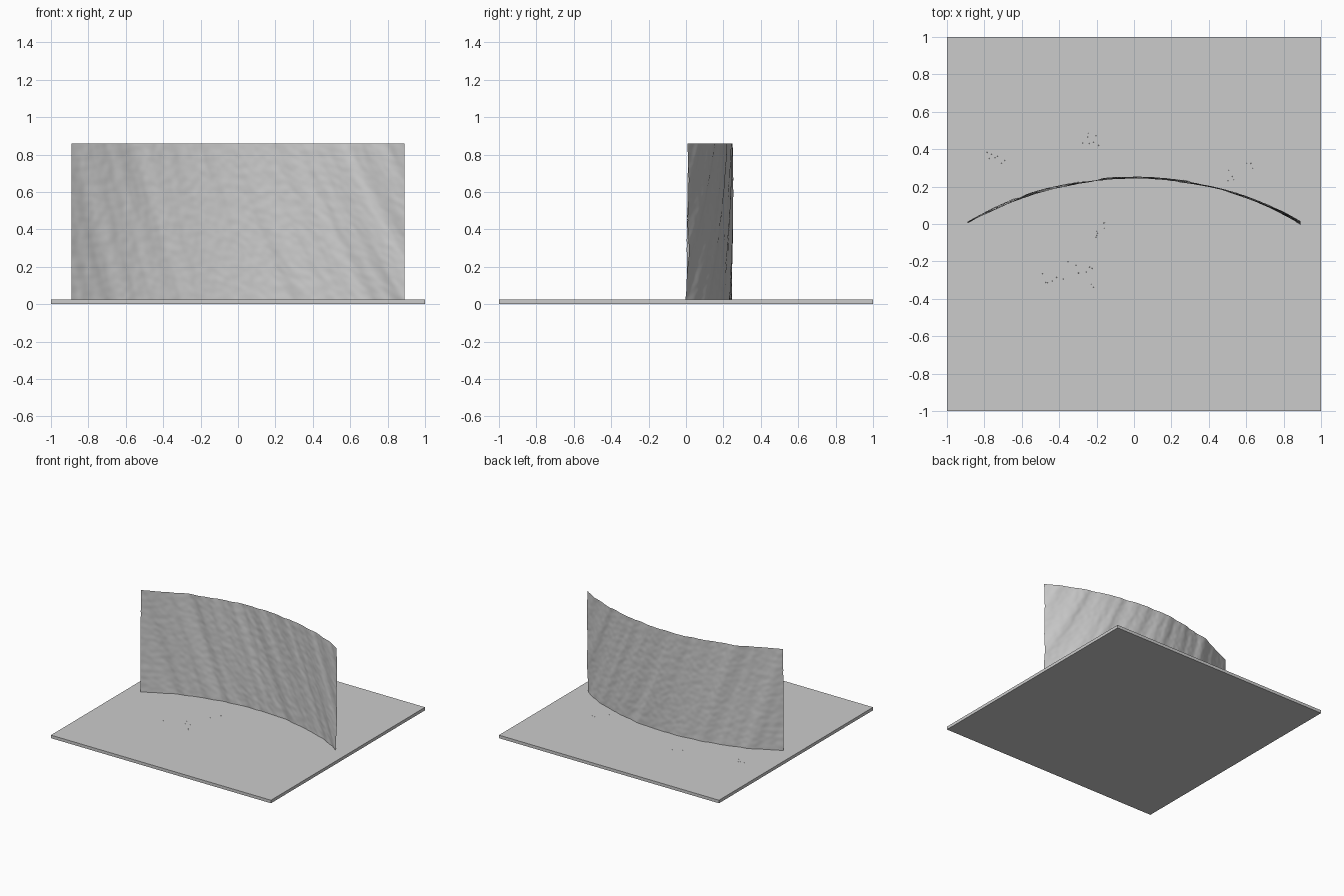
import bpy, bmesh, math, random
from mathutils import Vector, noise

if "Cube" in bpy.data.objects:
    bpy.data.objects.remove(bpy.data.objects["Cube"])

random.seed(4)


def make_object(name, bm, smooth=False):
    mesh = bpy.data.meshes.new(name)
    for f in bm.faces:
        f.smooth = smooth
    bm.to_mesh(mesh)
    bm.free()
    obj = bpy.data.objects.new(name, mesh)
    bpy.context.collection.objects.link(obj)
    return obj


# Thin square base slab
bm = bmesh.new()
bmesh.ops.create_cube(bm, size=1)
bmesh.ops.scale(bm, vec=(2, 2, 0.025), verts=bm.verts)
bmesh.ops.translate(bm, vec=(0, 0, 0.0125), verts=bm.verts)
make_object("base_slab", bm)


# Arched upright sheet with slanting folds and a fine weave
HALF_W, Z0, Z1 = 0.89, 0.02, 0.86
RADIUS, CREST = 1.77, 0.247


def sheet_y(x, z):
    y = CREST - (RADIUS - math.sqrt(RADIUS ** 2 - x * x))
    slant = 0.38 + 0.16 * x
    u = x + slant * (z - 0.45)
    fold = noise.noise(Vector((u * 7, z * 0.5, 3.1)))
    crease = noise.noise(Vector((u * 15, z * 0.8, 8.7)))
    weave = noise.noise(Vector((u * 30, z * 26, 1.3)))
    return y + 0.014 * fold + 0.006 * crease + 0.002 * weave


bm = bmesh.new()
bmesh.ops.create_grid(bm, x_segments=200, y_segments=96, size=1)
for v in bm.verts:
    x = v.co.x * HALF_W
    z = Z0 + (v.co.y + 1) / 2 * (Z1 - Z0)
    v.co = (x, sheet_y(x, z), z)
make_object("curved_sheet", bm, smooth=True)

# Tiny grains barely breaking the surface of the slab
clusters = [(-0.42, -0.25, 0.08), (-0.27, -0.28, 0.07), (-0.2, -0.03, 0.05),
            (-0.74, 0.37, 0.05), (-0.23, 0.46, 0.05), (0.57, 0.26, 0.07)]
bm = bmesh.new()
for cx, cy, spread in clusters:
    for _ in range(7):
        x = cx + random.uniform(-spread, spread)
        y = cy + random.uniform(-spread, spread)
        made = bmesh.ops.create_icosphere(bm, subdivisions=1, radius=0.003)
        bmesh.ops.translate(bm, vec=(x, y, 0.0235), verts=made["verts"])
make_object("ground_grains", bm)
